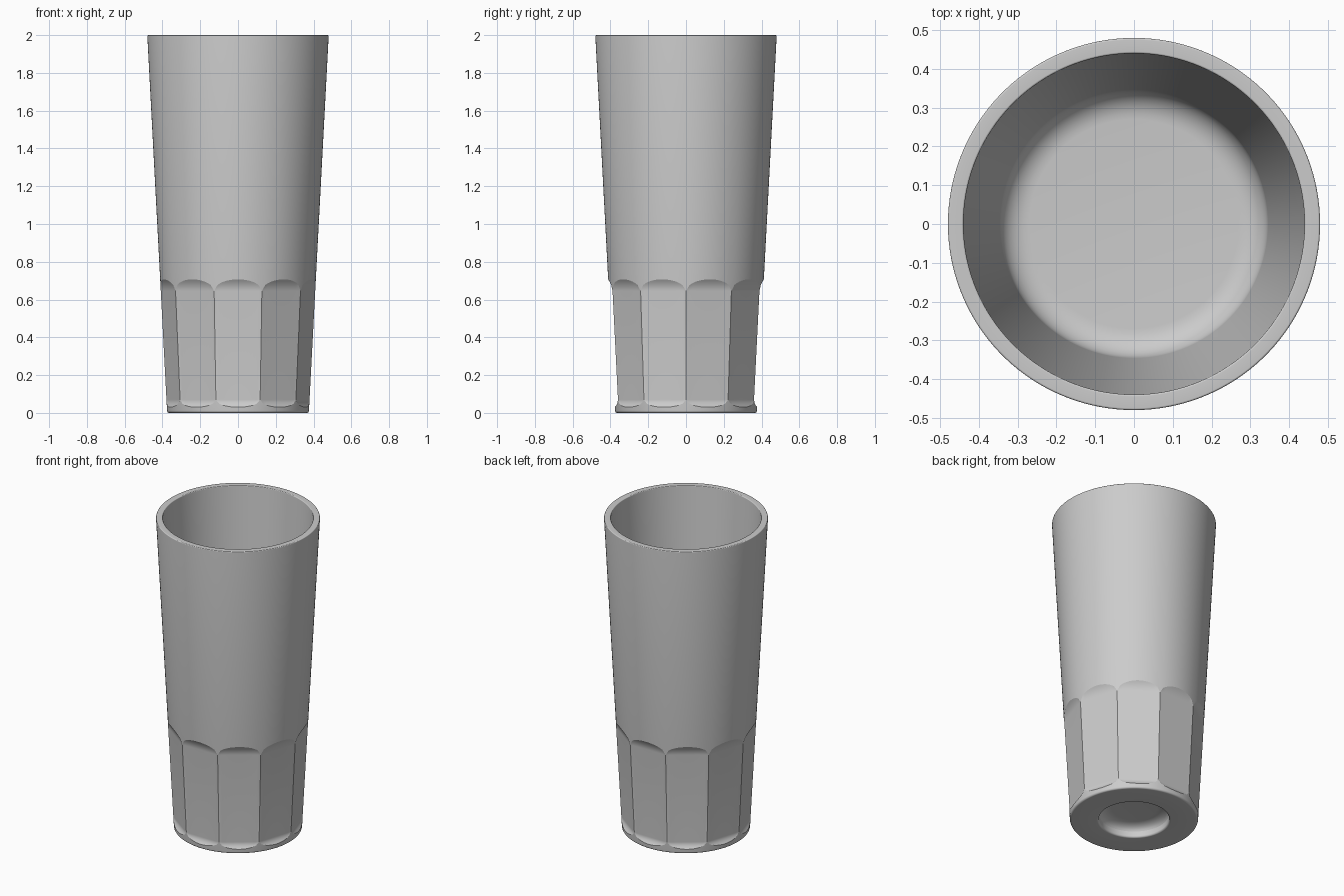
import bpy, bmesh, math

if "Cube" in bpy.data.objects:
    bpy.data.objects.remove(bpy.data.objects["Cube"], do_unlink=True)

FACETS, STEPS = 10, 14          # flat panels round the base, columns per panel
HALF = math.pi / FACETS
FLAT = math.cos(HALF)           # panel depth relative to the round wall
FILLET = 8


def wall(z):
    """Radius of the tapered outer wall."""
    return 0.375 + 0.0525 * z


def arc(cr, cz, rr, rz, start, end):
    """Elliptical arc of (radius, height) points."""
    angles = [math.radians(start + (end - start) * i / FILLET) for i in range(FILLET + 1)]
    return [(cr + rr * math.cos(a), cz + rz * math.sin(a)) for a in angles]


def panel(phi):
    """Cut panel at angle phi from its middle, with scooped ends."""
    reach = math.sqrt(max(0, (math.cos(phi) - FLAT) / (1 - FLAT)))
    points = []
    for z0, height, order in ((0.07, -0.04, range(FILLET, -1, -1)),
                              (0.645, 0.062, range(FILLET + 1))):
        for i in order:
            u = reach * i / FILLET
            z = z0 + height * u
            ratio = FLAT + (1 - FLAT) * u * u
            points.append((wall(z) * ratio / math.cos(phi), z))
    return points


def section(phi):
    """Whole cross-section, from the underside centre to the inner floor."""
    under = [(0, 0.075)] + arc(0.13, 0.03, 0.075, 0.045, 90, 0) + arc(0.217, 0.012, 0.012, 0.012, 180, 270)
    foot = arc(wall(0.012) - 0.012, 0.012, 0.012, 0.012, -90, 0)
    rim = arc(wall(2) - 0.005, 1.995, 0.005, 0.005, 0, 90) + arc(0.445, 1.995, 0.005, 0.005, 90, 180)
    inside = arc(0.27, 0.25, 0.076, 0.07, 0, -90) + [(0, 0.18)]
    return under + foot + panel(phi) + rim + inside


# Sweep the section round the axis
bm = bmesh.new()
columns = []
for k in range(FACETS):
    middle = -math.pi / 2 + k * 2 * HALF
    for s in range(STEPS):
        phi = HALF * (2 * s / STEPS - 1)
        a = middle + phi
        columns.append([bm.verts.new((r * math.cos(a), r * math.sin(a), z))
                        for r, z in section(phi)])
for i, left in enumerate(columns):
    right = columns[(i + 1) % len(columns)]
    for j in range(len(left) - 1):
        bm.faces.new((left[j], right[j], right[j + 1], left[j + 1]))
bmesh.ops.remove_doubles(bm, verts=bm.verts, dist=0.00005)
bmesh.ops.recalc_face_normals(bm, faces=bm.faces)

mesh = bpy.data.meshes.new("tumbler")
bm.to_mesh(mesh)
bm.free()
tumbler = bpy.data.objects.new("tumbler", mesh)
bpy.context.collection.objects.link(tumbler)

# Plain light grey
grey = bpy.data.materials.new("light_grey")
grey.use_nodes = True
colour = (0.6, 0.6, 0.6, 1)
grey.diffuse_color = colour
grey.node_tree.nodes["Principled BSDF"].inputs["Base Color"].default_value = colour
mesh.materials.append(grey)

bpy.context.view_layer.objects.active = tumbler
tumbler.select_set(True)
bpy.ops.object.shade_smooth_by_angle(angle=math.radians(15))
